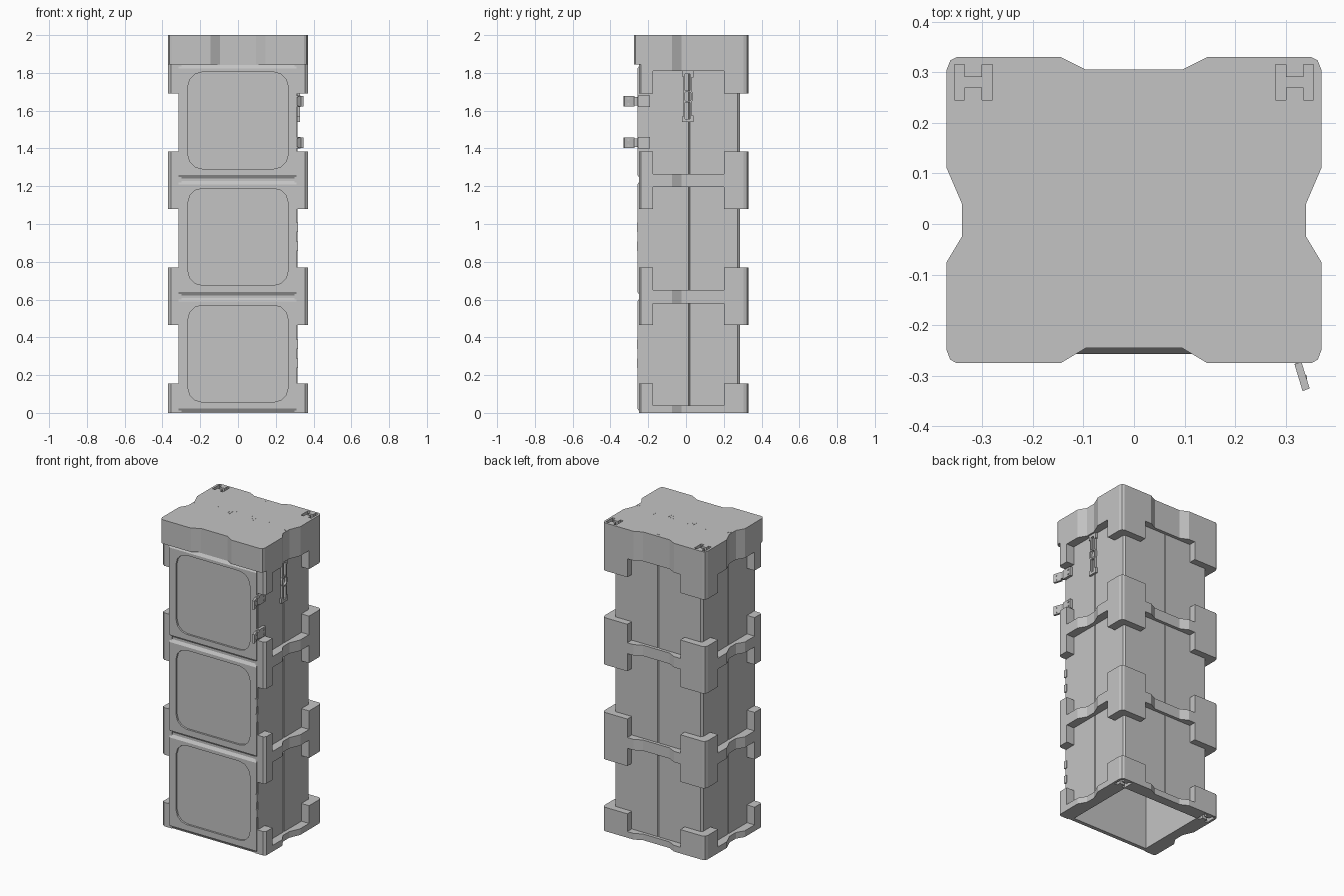
import bpy, bmesh, math
from mathutils import Vector

if "Cube" in bpy.data.objects:
    bpy.data.objects.remove(bpy.data.objects["Cube"], do_unlink=True)

grey = bpy.data.materials.new("plain_grey")
grey.use_nodes = True
grey.diffuse_color = (0.55, 0.55, 0.55, 1)
grey.node_tree.nodes["Principled BSDF"].inputs["Base Color"].default_value = (0.55, 0.55, 0.55, 1)

AXES = {"X": lambda a, b, t: (t, a, b),
        "Y": lambda a, b, t: (a, t, b),
        "Z": lambda a, b, t: (a, b, t)}


def prism(name, outline, lo, hi, axis="Z"):
    """Extrude a 2D outline between lo and hi along an axis."""
    bm = bmesh.new()
    place = AXES[axis]
    face = bm.faces.new([bm.verts.new(place(a, b, lo)) for a, b in outline])
    moved = bmesh.ops.extrude_face_region(bm, geom=[face])["geom"]
    shift = Vector(place(0, 0, hi - lo))
    bmesh.ops.translate(bm, vec=shift, verts=[v for v in moved if isinstance(v, bmesh.types.BMVert)])
    bmesh.ops.recalc_face_normals(bm, faces=bm.faces)
    mesh = bpy.data.meshes.new(name)
    bm.to_mesh(mesh)
    bm.free()
    mesh.materials.append(grey)
    obj = bpy.data.objects.new(name, mesh)
    bpy.context.scene.collection.objects.link(obj)
    return obj


def box(name, x0, x1, y0, y1, z0, z1):
    return prism(name, [(x0, y0), (x1, y0), (x1, y1), (x0, y1)], z0, z1)


def flip(outline):
    return [(-x, y) for x, y in reversed(outline)]


def circle(a, b, r, n=12):
    return [(a + r * math.cos(math.tau * i / n), b + r * math.sin(math.tau * i / n)) for i in range(n)]


def rounded(a, b, half_w, half_h, r, steps=3):
    pts = []
    for q, (sa, sb) in enumerate([(1, 1), (-1, 1), (-1, -1), (1, -1)]):
        for i in range(steps + 1):
            t = (q + i / steps) * math.pi / 2
            pts.append((a + sa * (half_w - r) + r * math.cos(t), b + sb * (half_h - r) + r * math.sin(t)))
    return pts


def cut(obj, cutters):
    """Subtract each cutter, then discard it."""
    for cutter in cutters:
        mod = obj.modifiers.new("cut", "BOOLEAN")
        mod.operation = "DIFFERENCE"
        mod.solver = "EXACT"
        mod.object = cutter
        bpy.context.view_layer.update()
        deps = bpy.context.evaluated_depsgraph_get()
        mesh = bpy.data.meshes.new_from_object(obj.evaluated_get(deps))
        obj.modifiers.clear()
        obj.data = mesh
        bpy.data.objects.remove(cutter, do_unlink=True)


def sockets(z0, z1):
    """Two-barred slots in the rear corners."""
    left = [(.28, .245), (.30, .245), (.30, .27), (.335, .27), (.335, .245), (.355, .245),
            (.355, .315), (.335, .315), (.335, .29), (.30, .29), (.30, .315), (.28, .315)]
    return [prism("socket", o, z0, z1) for o in (left, flip(left))]


# Hollow body with a thin groove down the middle of the sides and back
M = 0.017
half = [(.315, -.245), (.315, M - .004), (.309, M), (.315, M + .004), (.315, .273), (.305, .285), (.004, .285)]
body = prism("body", half + [(0, .279)] + flip(half), 0, 1.85)
cut(body, [box("hollow", -.275, .275, -.22, .245, -.1, .57)] + sockets(-.03, .03))

# Lid with notched sides
half = [(.095, -.245), (.145, -.275), (.35, -.275), (.363, -.268), (.37, -.25), (.37, -.075),
        (.34, -.025), (.34, .04), (.37, .11), (.37, .305), (.363, .323), (.35, .33), (.145, .33), (.095, .305)]
lid = prism("lid", half + flip(half), 1.845, 2)
cut(lid, sockets(1.97, 2.03))

# Small raised marks on the lid
for side in (-1, 1):
    for x, y, length in [(.075, .035, .035), (.092, .035, .035), (.055, .06, .017), (.185, .06, .017),
                         (.32, .02, .018), (.332, .02, .018)]:
        box("lid_mark", side * x - .001, side * x + .001, y - length / 2, y + length / 2, 1.99, 2.001)
box("lid_mark", -.006, .012, .282, .285, 1.99, 2.001)

# Collars: corner blocks joined by narrow notched bands
front_block = [(.30, -.25), (.355, -.25), (.37, -.238), (.37, -.175), (.30, -.175)]
back_block = [(.37, .2), (.37, .305), (.363, .323), (.35, .33), (.19, .33), (.19, .275), (.305, .275), (.305, .2)]
side_band = [(.37, -.175), (.37, -.075), (.34, -.025), (.34, .04), (.37, .11), (.37, .2), (.305, .2), (.305, -.175)]
back_half = [(.19, .275), (.19, .33), (.145, .33), (.095, .305)]
levels = [(0, .155, 0, .04), (.465, .77, .58, .65), (1.08, 1.385, 1.195, 1.265), (1.69, 1.85, 1.81, 1.85)]
for low, high, band_low, band_high in levels:
    for side, turn in (("left", list), ("right", flip)):
        prism(side + "_front_block", turn(front_block), low, high)
        block = prism(side + "_back_block", turn(back_block), low, high)
        if low == 0:
            cut(block, sockets(-.03, .03))
        prism(side + "_band", turn(side_band), band_low, band_high)
    prism("back_band", back_half + flip(back_half), band_low, band_high)

# Three doors with chamfered edges and a rounded recess
for i, (z0, z1) in enumerate([(0, .613), (.618, 1.232), (1.237, 1.845)]):
    profile = [(-.23, z0), (-.242, z0), (-.257, z0 + .022), (-.257, z1 - .022), (-.242, z1), (-.23, z1)]
    door = prism("door", profile, -.314, .311, "X")
    mid = (z0 + z1) / 2 + .007
    cut(door, [prism("recess", rounded(0, mid, .265, .256, .075), -.3, -.245, "Y")])
    if i < 2:
        for dz in (-.05, .05):
            box("door_tab", .303, .318, -.26, -.24, mid + dz - .025, mid + dz + .025)

# Hinges on the top door
for z in (1.65, 1.43):
    prism("hinge_open_leaf", [(.317, -.277), (.331, -.273), (.347, -.325), (.333, -.33)], z - .028, z + .028)
    prism("hinge_barrel", circle(.324, -.265, .012), z - .022, z + .022)
    box("hinge_fixed_leaf", .305, .332, -.255, -.19, z - .03, z + .03)
    for dz in (-.015, .015):
        prism("hinge_screw", circle(-.208, z + dz, .007, 8), .33, .336, "X")
        prism("hinge_screw", circle(-.305, z + dz, .006, 8), .333, .342, "X")

# Side latch: two hooked brackets and a ring between them
def latch_part(outline):
    prism("latch_bracket", outline, .31, .329, "X")

C = 1.675
for s in (-1, 1):
    latch_part([(-.022, C + s * .105), (-.022, C + s * .135), (.04, C + s * .135), (.04, C + s * .10),
                (.03, C + s * .10), (.03, C + s * .118), (-.01, C + s * .118), (-.01, C + s * .105)])
    for y in (-.008, .026):
        latch_part([(y - .004, C + s * .025), (y + .004, C + s * .025),
                    (y + .004, C + s * .12), (y - .004, C + s * .12)])
ring = prism("latch_ring", rounded(.01, C, .026, .033, .02), .31, .329, "X")
cut(ring, [prism("ring_hole", rounded(.01, C, .018, .025, .014), .3, .34, "X")])
